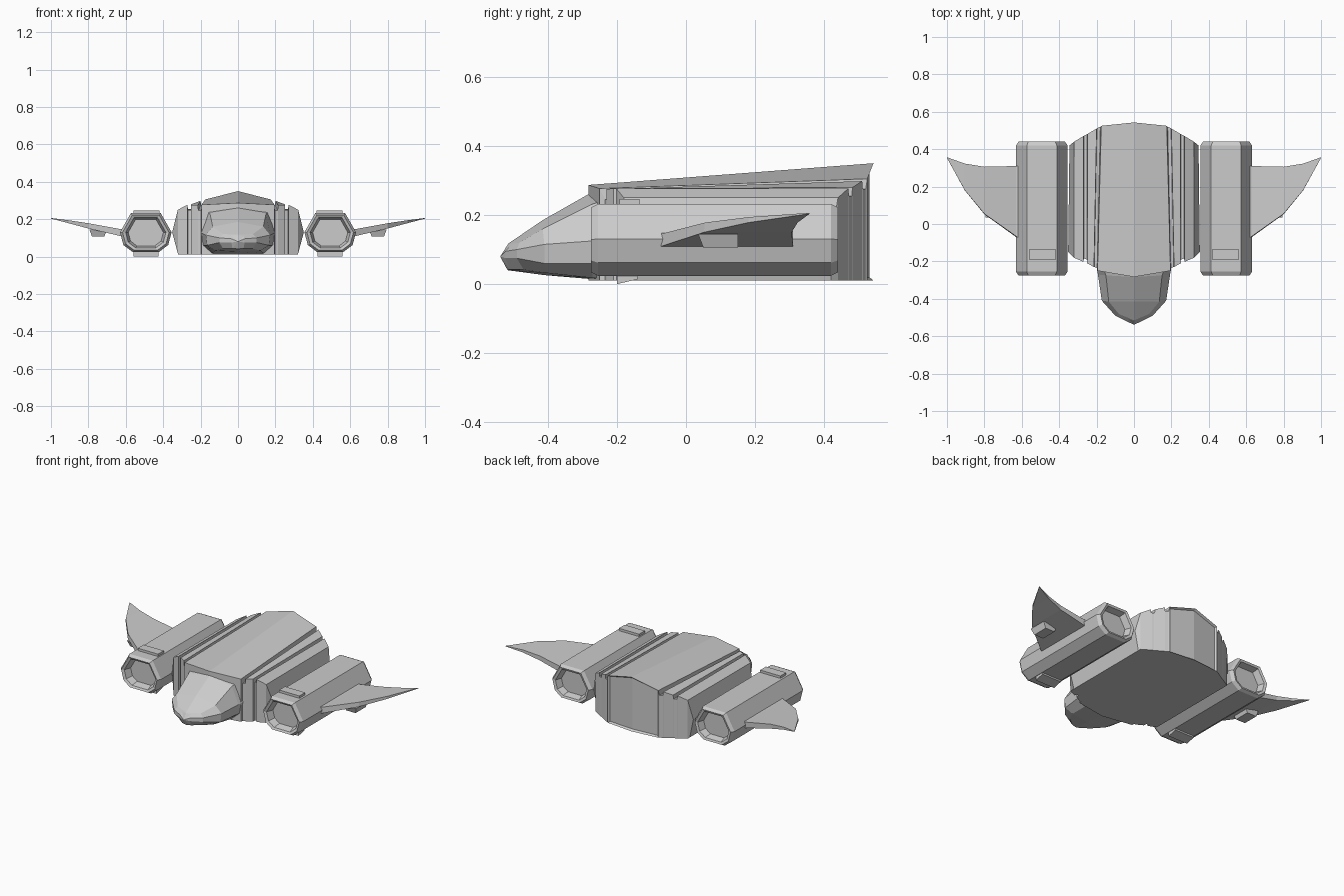
import bpy, bmesh
from mathutils import Vector

if "Cube" in bpy.data.objects:
    bpy.data.objects.remove(bpy.data.objects["Cube"])


def finish(name, bm):
    bmesh.ops.remove_doubles(bm, verts=bm.verts, dist=1e-5)
    bmesh.ops.recalc_face_normals(bm, faces=bm.faces)
    me = bpy.data.meshes.new(name)
    bm.to_mesh(me)
    bm.free()
    ob = bpy.data.objects.new(name, me)
    bpy.context.collection.objects.link(ob)
    return ob


def loft(name, rings, caps=(True, True)):
    """Skin closed rings of equal point count."""
    bm = bmesh.new()
    vs = [[bm.verts.new(p) for p in r] for r in rings]
    n = len(rings[0])
    for a, b in zip(vs, vs[1:]):
        for i in range(n):
            j = (i + 1) % n
            bm.faces.new((a[i], a[j], b[j], b[i]))
    if caps[0]:
        bm.faces.new(vs[0])
    if caps[1]:
        bm.faces.new(vs[-1])
    return finish(name, bm)


def mirror_ring(half):
    """Half ring from top centre to bottom centre, completed across x = 0."""
    return half + [(-x, y, z) for x, y, z in reversed(half[1:-1])]


# Hull: ribs running front to back (x front, x rear, z front, z rear, y front, y rear)
ribs = [
    (0, 0, .287, .35, -.283, .543),
    (.195, .175, .277, .305, -.25, .525),
    (.197, .18, .245, .275, -.235, .52),
    (.212, .198, .245, .275, -.23, .512),
    (.214, .2, .275, .298, -.23, .51),
    (.25, .248, .277, .28, -.21, .482),
    (.252, .25, .25, .255, -.19, .48),
    (.268, .268, .25, .255, -.185, .472),
    (.27, .27, .277, .277, -.202, .47),
    (.322, .32, .25, .25, -.18, .44),
    (.352, .345, .13, .13, -.15, .42),
]
bm = bmesh.new()
back = []
for s in (1, -1):
    cols = []
    for xf, xr, zf, zr, yf, yr in ribs:
        lim = .32
        cols.append([bm.verts.new(p) for p in (
            (s * xf, yf, zf), (s * xr, yr, zr),
            (s * min(xr, lim), yr, .01), (s * min(xf, lim), yf, .01))])
    for k, (a, b) in enumerate(zip(cols, cols[1:])):
        for i in range(4):
            j = (i + 1) % 4
            f = bm.faces.new((a[i], a[j], b[j], b[i]))
            if k == 0 and i == 1:
                back.append(f)
    bm.faces.new(cols[-1])
bmesh.ops.remove_doubles(bm, verts=bm.verts, dist=1e-5)
bmesh.ops.recalc_face_normals(bm, faces=bm.faces)
# recessed rear door
back = [f for f in bm.faces if f.normal.y > .8 and abs(f.calc_center_median().x) < .12]
bmesh.ops.inset_region(bm, faces=back, thickness=.01, depth=-.012)
finish("hull", bm)

# Nose and canopy
loft("nose", [mirror_ring(r) for r in (
    [(0, -.23, .275), (.165, -.23, .245), (.2, -.23, .13), (.19, -.23, .06), (.14, -.23, .013), (0, -.23, .013)],
    [(0, -.283, .26), (.15, -.275, .23), (.193, -.27, .125), (.182, -.27, .06), (.135, -.27, .018), (0, -.28, .015)],
    [(0, -.415, .185), (.135, -.415, .16), (.172, -.41, .115), (.165, -.41, .06), (.12, -.4, .032), (0, -.41, .026)],
    [(0, -.515, .117), (.08, -.482, .12), (.1, -.49, .1), (.1, -.49, .075), (.08, -.47, .042), (0, -.515, .04)],
    [(0, -.517, .113), (.03, -.51, .11), (.035, -.523, .095), (.035, -.523, .075), (.03, -.51, .043), (0, -.517, .041)],
)], caps=(True, False))
bm = bmesh.new()
# Pointed nose tip
tip = mirror_ring([(0, -.517, .113), (.03, -.51, .11), (.035, -.523, .095),
                   (.035, -.523, .075), (.03, -.51, .043), (0, -.517, .041)])
c = bm.verts.new((0, -.538, .08))
tv = [bm.verts.new(p) for p in tip]
for i in range(len(tv)):
    bm.faces.new((tv[i], tv[(i + 1) % len(tv)], c))
finish("nose_tip", bm)

# Engines, wings and fittings, made for each side
oct_half = [(.08, .105), (.138, .003), (.12, -.065), (.07, -.103)]
section = oct_half + [(-x, z) for x, z in reversed(oct_half)]


def box(name, s, x0, x1, y0, y1, z0, z1, taper=0):
    lo = [(s * x, y, z0) for x, y in ((x0 + taper, y0 + taper), (x1 - taper, y0 + taper),
                                      (x1 - taper, y1), (x0 + taper, y1))]
    hi = [(s * x, y, z1) for x, y in ((x0, y0), (x1, y0), (x1, y1), (x0, y1))]
    return loft(name, [lo, hi])


for s, side in ((1, "right"), (-1, "left")):
    # nacelle with bevelled lips and hollow ends
    rings = []
    for y, k in ((-.225, .68), (-.268, .78), (-.275, .9), (-.255, 1),
                 (.42, 1), (.44, .9), (.435, .78), (.395, .68)):
        rings.append([(s * .493 + x * k, y, .127 + z * k) for x, z in section])
    loft("engine_" + side, rings)
    # top vent and underside skid
    box("engine_vent_" + side, s, .42, .56, -.192, -.135, .225, .247)
    loft("engine_skid_" + side, [[(s * x, -.2, 0), (s * x, -.14, .014),
                                  (s * x, -.14, .04), (s * x, -.2, .04)] for x in (.425, .56)])
    # swept wing: x, leading y, trailing y, lower z, upper z
    wing = [(.6, -.09, .311, .103, .151), (.63, -.07, .31, .11, .147), (.8, .052, .306, .15, .178),
            (.905, .18, .323, .178, .194), (1, .353, .357, .203, .206)]
    loft("wing_" + side, [[(s * x, a, lo), (s * x, b, lo), (s * x, b, hi), (s * x, a + .012 * (1 - x), hi)]
                          for x, a, b, lo, hi in wing])
    # pod slung under the wing
    box("wing_pod_" + side, s, .70, .795, .035, .15, .106, .145, .015)
